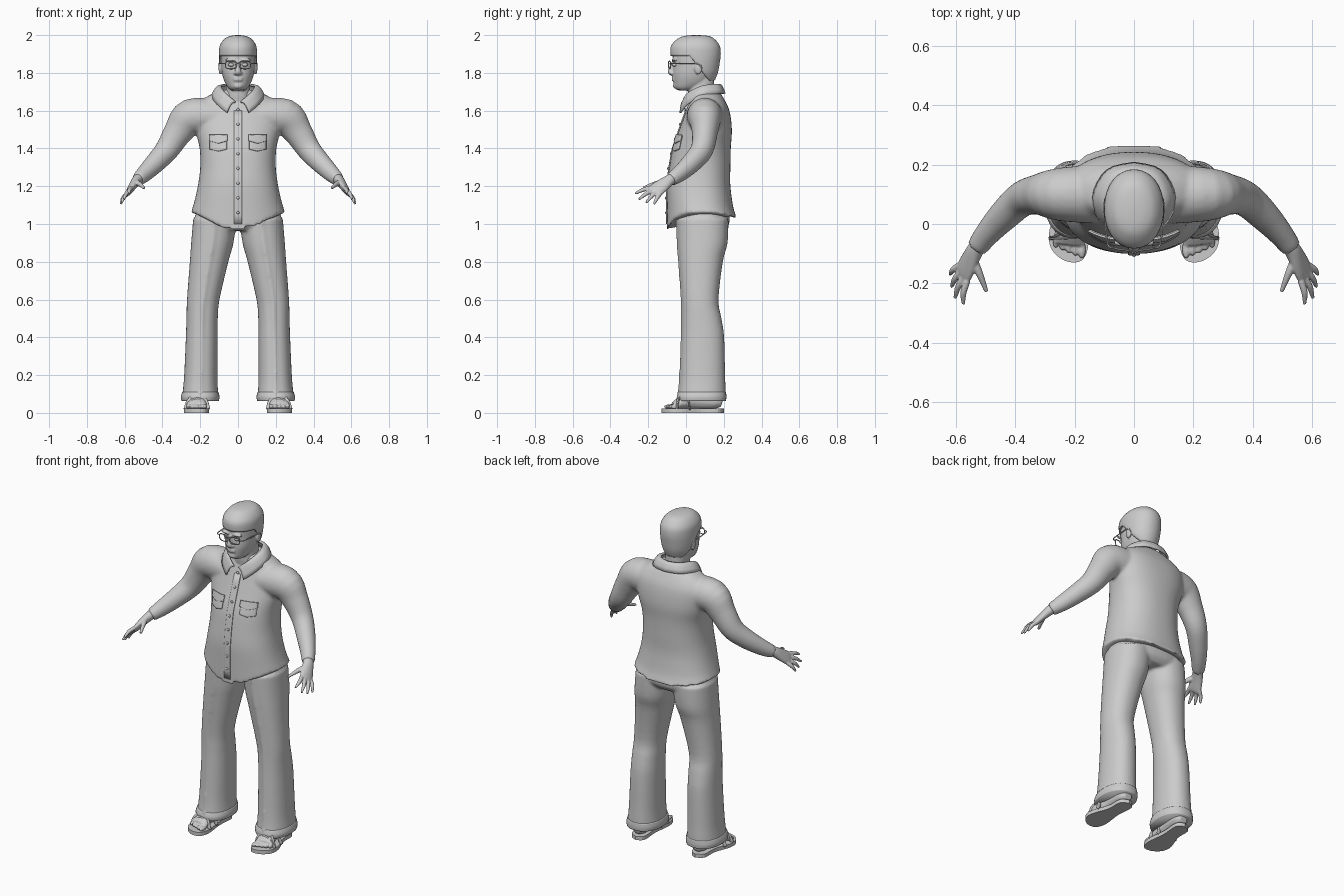
import bpy, bmesh, math
from mathutils import Vector, Matrix

cube = bpy.data.objects.get("Cube")
if cube:
    bpy.data.objects.remove(cube)

grey = bpy.data.materials.new("plain_grey")
grey.use_nodes = True
grey.diffuse_color = (0.6, 0.6, 0.6, 1)
grey.node_tree.nodes["Principled BSDF"].inputs["Base Color"].default_value = (0.6, 0.6, 0.6, 1)


def make(name, bm, mirror=False, thick=0, voxel=0, relax=4):
    bmesh.ops.recalc_face_normals(bm, faces=bm.faces)
    for f in bm.faces:
        f.smooth = True
    me = bpy.data.meshes.new(name)
    bm.to_mesh(me)
    bm.free()
    me.materials.append(grey)
    ob = bpy.data.objects.new(name, me)
    bpy.context.collection.objects.link(ob)
    if mirror:
        m = ob.modifiers.new("mirror", "MIRROR")
        m.use_mirror_merge = mirror == "merge"
    if thick:
        s = ob.modifiers.new("thickness", "SOLIDIFY")
        s.thickness, s.offset = thick, 0
    if voxel:
        r = ob.modifiers.new("blend", "REMESH")
        r.mode, r.voxel_size, r.use_smooth_shade = "VOXEL", voxel, True
        s = ob.modifiers.new("relax", "SMOOTH")
        s.iterations, s.factor = relax, 0.5
    return ob


def catmull(rows, k=4):
    """Smoothly subdivide a list of equal-length tuples."""
    rows = [Vector(r) for r in rows]
    out = []
    for i in range(len(rows) - 1):
        a, b, c, d = rows[max(i - 1, 0)], rows[i], rows[i + 1], rows[min(i + 2, len(rows) - 1)]
        for j in range(k):
            t = j / k
            out.append(b + ((c - a) * t + (a * 2 - b * 5 + c * 4 - d) * t**2 + (b * 3 - a - c * 3 + d) * t**3) / 2)
    return out + [rows[-1]]


def skin(bm, rings, caps=True, closed=True):
    vs = [[bm.verts.new(p) for p in r] for r in rings]
    n = len(vs[0])
    for a, b in zip(vs, vs[1:]):
        for i in range(n if closed else n - 1):
            j = (i + 1) % n
            bm.faces.new((a[i], a[j], b[j], b[i]))
    if caps:
        bm.faces.new(vs[0][::-1])
        bm.faces.new(vs[-1])
    return bm


def stack(bm, rows, power=2.3, n=40, bend=lambda p, a: p):
    """Upright body from rows of height, centre x, half width, front y, back y."""
    rings = []
    for z, cx, hw, yf, yb in catmull(rows):
        ring = []
        for i in range(n):
            a = math.tau * i / n
            c, s = [math.copysign(abs(v) ** (2 / power), v) for v in (math.cos(a), math.sin(a))]
            ring.append(bend(Vector((cx + hw * c, (yf + yb) / 2 + (yb - yf) / 2 * s, z)), a))
        rings.append(ring)
    return skin(bm, rings)


def tube(bm, rows, wide=(0, 0, 1), n=16, k=4):
    """Tapered limb from rows of x, y, z, radius along wide, radius across."""
    rows = catmull(rows, k)
    pts = [Vector(r[:3]) for r in rows]
    rings = []
    for i, r in enumerate(rows):
        t = (pts[min(i + 1, len(pts) - 1)] - pts[max(i - 1, 0)]).normalized()
        w = Vector(wide)
        u = (w - t * w.dot(t)).normalized()
        v = t.cross(u)
        rings.append([pts[i] + u * r[3] * math.cos(math.tau * j / n) + v * r[4] * math.sin(math.tau * j / n)
                      for j in range(n)])
    return skin(bm, rings)


def wire(bm, pts, r, k=4):
    return tube(bm, [(*p, r, r) for p in pts], (0.1, 0.2, 1), 8, k)


def ball(bm, centre, size, seg=16):
    m = Matrix.Translation(centre) @ Matrix.Diagonal((*size, 1))
    bmesh.ops.create_uvsphere(bm, u_segments=seg, v_segments=seg // 2, radius=1, matrix=m)
    return bm


# Shirt: torso with a curved hem, blended with both sleeves
torso = [(1.05, 0, .25, -.1, .27), (1.1, 0, .235, -.1, .25), (1.2, 0, .213, -.1, .235), (1.3, 0, .2, -.088, .235),
         (1.4, 0, .203, -.07, .237), (1.5, 0, .225, -.035, .243), (1.6, 0, .23, 0, .23),
         (1.665, 0, .18, .02, .2), (1.71, 0, .085, .03, .17)]


def hem(p, a):
    w = max(0, (1.15 - p.z) / .1)
    s = math.sin(a)
    p.z += w * (.01 - (.095 * s**4 if s < 0 else .03 * s**2))
    return p


bm = stack(bmesh.new(), torso, 2.3, 56, hem)
for s in (1, -1):
    arm = [(.12, .1, 1.57, .09, .1), (.25, .1, 1.565, .098, .09), (.315, .1, 1.49, .078, .07),
           (.375, .085, 1.395, .064, .06), (.437, .03, 1.325, .055, .053), (.492, -.03, 1.27, .046, .043),
           (.53, -.08, 1.235, .036, .036)]
    tube(bm, [(s * x, y, z, a, b) for x, y, z, a, b in arm], (.3 * s, 0, 1), 24)
make("shirt", bm, voxel=.009, relax=7)


def chest(x, z, off=.004):
    """Point just in front of the shirt at x, z."""
    for a, b in zip(torso, torso[1:]):
        if z <= b[0]:
            break
    hw, yf, yb = [a[i] + (b[i] - a[i]) * (z - a[0]) / (b[0] - a[0]) for i in (2, 3, 4)]
    bulge = max(0, 1 - abs(x / hw) ** 2.3) ** (1 / 2.3)
    return Vector((x, (yf + yb) / 2 - (yb - yf) / 2 * bulge - off, z))


def patch(name, x0, x1, z0, z1, point=0, off=.004, mirror=True):
    """Cloth panel lying on the shirt front, its lower edge pointed."""
    rings = []
    for i in range(13):
        row = []
        for j in range(9):
            x = x0 + (x1 - x0) * j / 8
            low = z0 - point * (1 - abs(j - 4) / 4)
            row.append(chest(x, low + (z1 - low) * i / 12, off))
        rings.append(row)
    make(name, skin(bmesh.new(), rings, False, False), mirror, .007)


patch("front_placket", -.02, .02, 1.0, 1.6, 0, .002, False)
patch("chest_pocket", .06, .148, 1.395, 1.465, .01)
patch("pocket_flap", .055, .153, 1.44, 1.472, .014, .009)
bm = bmesh.new()
for i in range(8):
    ball(bm, chest(0, 1.06 + .078 * i, .006), (.008, .005, .008), 10)
make("shirt_buttons", bm)

# Collar folded around the neck, with pointed tips
inner = catmull([(.012, -.015, 1.645), (.065, .01, 1.69), (.088, .08, 1.725), (.06, .15, 1.735), (0, .17, 1.735)])
outer = catmull([(.058, -.03, 1.588), (.112, .01, 1.635), (.138, .09, 1.68), (.09, .18, 1.69), (0, .205, 1.69)])
rings = [[a.lerp(b, t) + Vector((0, 0, .018 * math.sin(math.pi * t))) for t in (0, .2, .4, .6, .8, 1)]
         for a, b in zip(inner, outer)]
make("shirt_collar", skin(bmesh.new(), rings, False, False), "merge", .01)

# Trousers: hips and two flared legs blended together
bm = stack(bmesh.new(), [(.965, 0, .2, -.02, .2), (1.0, 0, .228, -.05, .228), (1.05, 0, .225, -.055, .23),
                         (1.1, 0, .2, -.05, .22)])
leg = [(.07, .2, .098, -.045, .21), (.12, .199, .093, -.037, .21), (.2, .197, .088, -.03, .207),
       (.4, .192, .084, -.022, .202), (.5, .19, .083, -.02, .188), (.6, .184, .086, -.022, .172),
       (.8, .153, .102, -.036, .195), (.9, .136, .112, -.043, .22), (1.03, .122, .115, -.048, .225)]


def crease(p, a):
    if abs(a - math.tau * .75) < .1:
        p.y -= .008
    return p


for s in (1, -1):
    stack(bm, [(z, s * x, w, f, b) for z, x, w, f, b in leg], 2.2, 40, crease)
make("trousers", bm, voxel=.009, relax=4)
make("trouser_cuff", stack(bmesh.new(), [(.064, .2, .099, -.046, .212), (.085, .2, .102, -.048, .214),
                                         (.11, .199, .096, -.04, .212)]), True)

# Feet and toes
bm = tube(bmesh.new(), [(.2, .19, .05, .02, .025), (.2, .15, .06, .04, .042), (.205, .05, .07, .05, .042),
                        (.215, -.02, .055, .035, .05), (.22, -.065, .038, .02, .055)])
for i in range(5):
    ball(bm, (.176 + .022 * i, -.086 + .007 * i, .033), (.014 - .001 * i, .032 - .002 * i, .013))
make("foot", bm, True, voxel=.005, relax=3)

# Sandals: sole and straps
outline = catmull([(.2, .2), (.16, .17), (.165, .06), (.153, -.06), (.175, -.122), (.23, -.125), (.278, -.085),
                   (.285, -.02), (.25, .08), (.245, .17), (.2, .2)])[:-1]
make("sandal_sole", skin(bmesh.new(), [[(x, y, z) for x, y in outline] for z in (0, .022)]), True).data.shade_flat()
bm = bmesh.new()
for y0, y1, top in ((-.045, -.05, .07), (-.05, .02, .09), (.02, -.045, .095)):
    ym = (y0 + y1) / 2
    tube(bm, [(.158, y0, .018, .004, .012), (.175, y0 * .8 + ym * .2, top * .75, .004, .012),
              (.215, ym, top, .004, .012), (.258, y1 * .8 + ym * .2, top * .7, .004, .012),
              (.278, y1, .018, .004, .012)], (.01, 1, 0), 10)
make("sandal_straps", bm, True)

# Hands: flat palm, four spread fingers and a thumb
across = Vector((.36, .8, -.48))
knuckle = Vector((.575, -.165, 1.175))
bm = tube(bmesh.new(), [(.515, -.06, 1.25, .03, .028), (.535, -.088, 1.232, .031, .027),
                        (.555, -.125, 1.205, .039, .022), (.572, -.16, 1.178, .043, .017),
                        (.58, -.175, 1.166, .038, .011)], across)
tips = [(.575, -.27, 1.16), (.603, -.25, 1.13), (.615, -.212, 1.112), (.62, -.17, 1.105)]
for i, tip in enumerate(tips):
    base = knuckle + across * (-.034 + .0225 * i)
    mid = base.lerp(Vector(tip), .5) + Vector((.006, 0, .004))
    tube(bm, [(*base, .012, .012), (*mid, .011, .011), (*tip, .006, .006)], across, 10)
tube(bm, [(.545, -.115, 1.22, .018, .016), (.522, -.165, 1.212, .014, .013), (.497, -.228, 1.19, .007, .007)], across, 10)
make("hand", bm, True, voxel=.004, relax=3)

# Head: neck, skull, nose, brow, lips and ears blended
bm = stack(bmesh.new(), [(1.62, 0, .075, .02, .16), (1.7, 0, .064, .01, .15), (1.8, 0, .064, .02, .15)])
stack(bm, [(1.708, 0, .035, -.045, .04), (1.722, 0, .053, -.06, .08), (1.75, 0, .07, -.066, .125),
           (1.79, 0, .083, -.07, .145), (1.84, 0, .089, -.068, .16), (1.9, 0, .09, -.07, .165),
           (1.95, 0, .08, -.055, .15), (1.98, 0, .04, 0, .1)], 2.15)
tube(bm, [(0, -.062, 1.86, .012, .01), (0, -.075, 1.83, .014, .012), (0, -.083, 1.803, .013, .017),
          (0, -.068, 1.79, .006, .012)], (0, 1, 0))
for z in (1.762, 1.773):
    ball(bm, (0, -.066, z), (.026, .01, .006))
ball(bm, (0, -.055, 1.732), (.025, .014, .016))
for s in (1, -1):
    ball(bm, (s * .036, -.063, 1.868), (.034, .013, .009))
    ball(bm, (s * .014, -.072, 1.798), (.01, .014, .009))
    ball(bm, (s * .094, .065, 1.825), (.009, .021, .034))
make("head", bm, voxel=.005, relax=2)
bm = ball(bmesh.new(), (.036, -.06, 1.843), (.016, .014, .01))
make("eye", bm, True)


# Hair: cap with a straight fringe, falling to the nape
def fringe(p, a):
    edge = 1.89 if p.y < .02 else 1.89 - .13 * min(1, (p.y - .02) / .1)
    p.z = max(p.z, edge)
    return p


make("hair", stack(bmesh.new(), [(1.755, 0, .075, -.05, .15), (1.8, 0, .092, -.065, .168), (1.85, 0, .099, -.073, .178),
                                 (1.9, 0, .101, -.082, .184), (1.945, 0, .096, -.078, .178), (1.98, 0, .072, -.045, .15),
                                 (1.995, 0, .042, -.01, .12), (2.0, 0, .01, .04, .07)], 2.1, 48, fringe))

# Glasses: rounded frames, bridge and temples
rim = [(.038 + .029 * math.copysign(abs(math.cos(a)) ** .6, math.cos(a)), -.087 + .006 * math.cos(a),
        1.842 + .02 * math.copysign(abs(math.sin(a)) ** .6, math.sin(a)))
       for a in [math.tau * i / 24 for i in range(25)]]
bm = bmesh.new()
tube(bm, [(*p, .003, .003) for p in rim], (0, 1, 0), 8, 1)
wire(bm, [(.011, -.09, 1.848), (0, -.092, 1.852), (-.011, -.09, 1.848)], .003)
wire(bm, [(.067, -.082, 1.85), (.088, -.07, 1.85), (.096, .0, 1.85), (.1, .06, 1.848), (.097, .085, 1.825)], .003)
make("glasses", bm, True)
